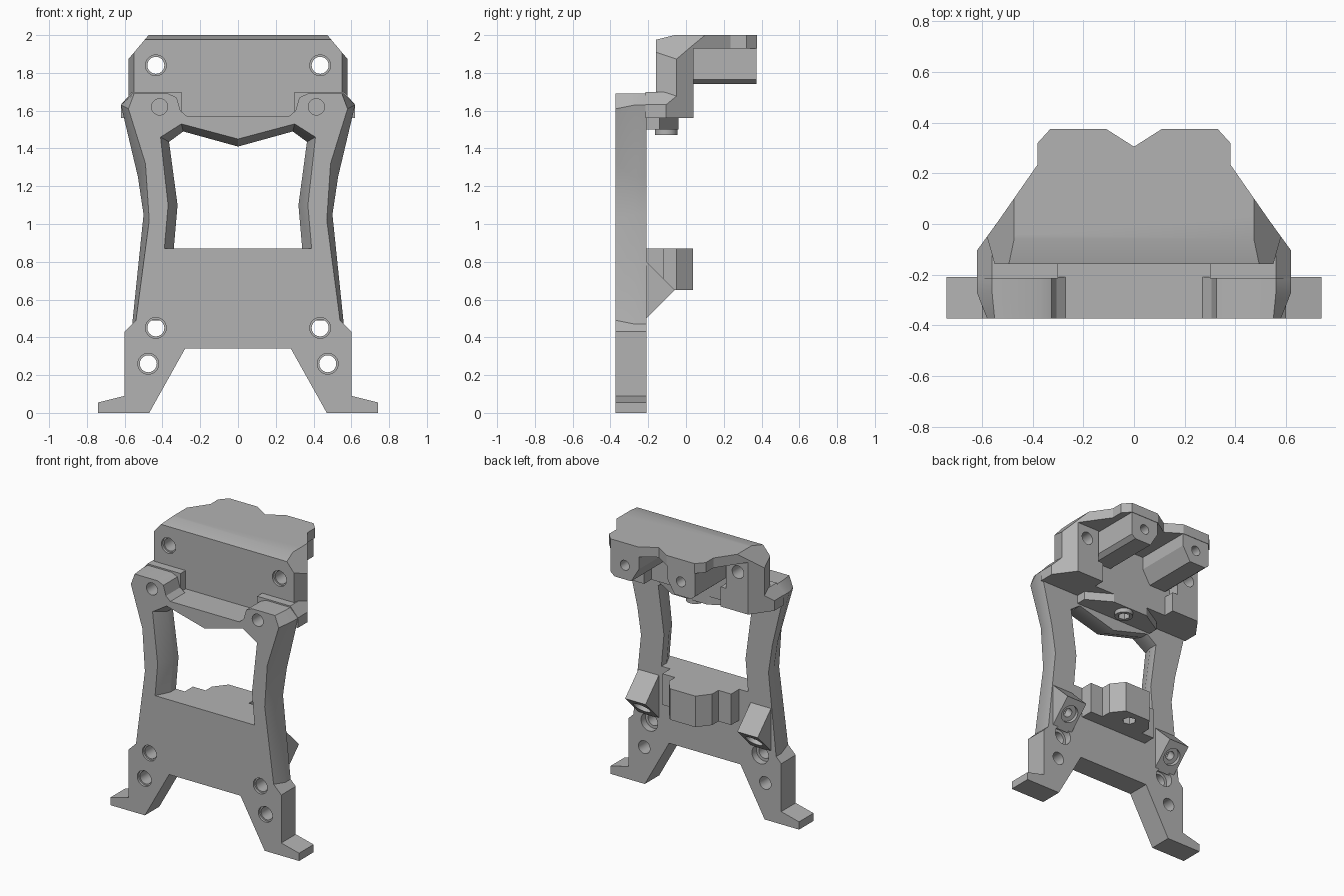
import bpy, bmesh, math
from mathutils import Vector

if "Cube" in bpy.data.objects:
    bpy.data.objects.remove(bpy.data.objects["Cube"])

grey = bpy.data.materials.new("plain_grey")
grey.use_nodes = True
grey.diffuse_color = (0.45, 0.45, 0.45, 1)
grey.node_tree.nodes["Principled BSDF"].inputs["Base Color"].default_value = (0.45, 0.45, 0.45, 1)

FRONT, BEVEL, BACK = -0.372, -0.27, -0.21


def mirrored(half):
    """Close a half outline (right side) across x = 0."""
    return half + [(-x, v) for x, v in reversed(half) if x > 0]


def loft(name, rings):
    bm = bmesh.new()
    loops = [[bm.verts.new(p) for p in ring] for ring in rings]
    n = len(loops[0])
    bm.faces.new(loops[0])
    bm.faces.new(loops[-1][::-1])
    for a, b in zip(loops, loops[1:]):
        for i in range(n):
            j = (i + 1) % n
            bm.faces.new((a[i], b[i], b[j], a[j]))
    bmesh.ops.recalc_face_normals(bm, faces=bm.faces)
    mesh = bpy.data.meshes.new(name)
    bm.to_mesh(mesh)
    bm.free()
    mesh.materials.append(grey)
    ob = bpy.data.objects.new(name, mesh)
    bpy.context.collection.objects.link(ob)
    return ob


def prism(name, pts, axis, lo, hi):
    place = {"x": lambda p, t: (t, p[0], p[1]),
             "y": lambda p, t: (p[0], t, p[1]),
             "z": lambda p, t: (p[0], p[1], t)}[axis]
    return loft(name, [[place(p, t) for p in pts] for t in (lo, hi)])


def box(name, x0, x1, y0, y1, z0, z1):
    return prism(name, [(x0, y0), (x1, y0), (x1, y1), (x0, y1)], "z", z0, z1)


def rod(name, start, direction, radius, length, sides=32):
    d = Vector(direction).normalized()
    u = d.orthogonal().normalized()
    w = d.cross(u)
    ring = [radius * (math.cos(a) * u + math.sin(a) * w)
            for a in (2 * math.pi * i / sides for i in range(sides))]
    s = Vector(start)
    return loft(name, [[s + p for p in ring], [s + d * length + p for p in ring]])


def combine(ob, other, op="DIFFERENCE"):
    other.hide_render = True
    mod = ob.modifiers.new("shape", "BOOLEAN")
    mod.operation, mod.object, mod.solver = op, other, "EXACT"
    bpy.context.view_layer.objects.active = ob
    bpy.ops.object.modifier_apply(modifier=mod.name)
    bpy.data.objects.remove(other)


def drill(ob, start, direction, radius, length, sides=32):
    combine(ob, rod("cutter", start, direction, radius, length, sides))


# Front frame: legs, waist and shoulders, bevelled towards the front
foot = [(0.28, 0.34), (0.47, 0), (0.74, 0), (0.74, 0.055), (0.6, 0.09), (0.6, 0.43)]
crown = [(0.37, 1.69), (0.325, 1.67), (0.305, 1.6), (0.27, 1.57)]
wide = mirrored(foot + [(0.56, 0.47), (0.5, 1.05), (0.53, 1.25), (0.62, 1.63), (0.56, 1.69)] + crown)
slim = mirrored(foot + [(0.54, 0.49), (0.47, 1.02), (0.49, 1.32), (0.58, 1.61), (0.55, 1.69)] + crown)
frame = loft("front_frame", [[(x, y, z) for x, z in pts]
                             for pts, y in ((slim, FRONT), (wide, BEVEL), (wide, BACK))])

# Window opening, narrowing towards the back
big = mirrored([(0.39, 0.87), (0.37, 1.1), (0.41, 1.46), (0.3, 1.53), (0, 1.45)])
small = mirrored([(0.34, 0.87), (0.32, 1.1), (0.365, 1.435), (0.29, 1.49), (0, 1.41)])
combine(frame, loft("cutter", [[(x, y, z) for x, z in pts]
        for pts, y in ((big, FRONT - 0.02), (big, FRONT), (small, BEVEL), (small, 0))]))

# Screw holes in the legs, with shallow countersinks
for s in (-1, 1):
    for x, z, back in ((0.435, 0.45, 0.065), (0.475, 0.26, 0.045)):
        drill(frame, (s * x, -0.5, z), (0, 1, 0), 0.045, 0.5)
        drill(frame, (s * x, -0.5, z), (0, 1, 0), 0.055, 0.145)
        drill(frame, (s * x, -0.26, z), (0, 1, 0), back, 0.2)

# Shoulder blocks joining frame and head
for s, side in ((1, "left"), (-1, "right")):
    plan = [(0.3, -0.215), (0.62, -0.215), (0.62, -0.105), (0.515, 0.04), (0.3, 0.04)]
    shoulder = prism(side + "_shoulder", [(s * x, y) for x, y in plan], "z", 1.56, 1.7)
    combine(shoulder, prism("cutter", [(s * 0.63, 1.62), (s * 0.55, 1.712), (s * 0.7, 1.8)], "y", -0.5, 0.2))
    drill(shoulder, (s * 0.5, -0.08, 1.5), (0, 0, 1), 0.055, 0.13, 6)
    for part in (frame, shoulder):
        drill(part, (s * 0.415, -0.5, 1.62), (0, 1, 0), 0.043, 0.33)

# Centre brace with hanging nut boss
brace = prism("centre_brace", mirrored([(0.31, BACK - 0.01), (0.31, -0.14), (0.14, -0.04)]), "z", 1.5, 1.57)
combine(brace, rod("boss", (0, -0.105, 1.47), (0, 0, 1), 0.06, 0.08), "UNION")
drill(brace, (0, -0.105, 1.4), (0, 0, 1), 0.04, 0.12, 6)

# Head: wall with side columns, and a roof reaching backwards
head = prism("head", mirrored([(0.55, -0.158), (0.58, -0.05), (0.515, 0.04)]), "z", 1.56, 2)
notch = [(0.055 * (1 - math.cos(math.pi * i / 8)), 0.34 - 0.035 * math.cos(math.pi * i / 8))
         for i in range(9)]
roof_plan = mirrored([(0.54, -0.1), (0.54, 0.005), (0.38, 0.235), (0.38, 0.32), (0.33, 0.375)]
                     + notch[::-1])
combine(head, prism("roof", roof_plan, "z", 1.93, 2), "UNION")
combine(head, box("cutter", -0.34, 0.34, -0.04, 0.2, 1.5, 1.93))
for s in (-1, 1):
    combine(head, prism("cutter", [(s * 0.65, 1.79), (s * 0.41, 2.075), (s * 0.8, 2.1)], "y", -0.3, 0.5))
    drill(head, (s * 0.435, -0.3, 1.84), (0, 1, 0), 0.045, 0.6)
    drill(head, (s * 0.435, -0.3, 1.84), (0, 1, 0), 0.055, 0.16)
combine(head, prism("cutter", [(-0.26, 1.95), (-0.06, 2), (0, 2.015), (-0.26, 2.1)], "x", -1, 1))

# Two rails under the roof, each with a screw hole in the end
for s, side in ((1, "left"), (-1, "right")):
    profile = [(0.11, 1.94), (0.11, 1.84), (0.17, 1.74), (0.3, 1.74), (0.33, 1.765), (0.33, 1.94)]
    rail = prism(side + "_roof_rail", [(s * x, z) for x, z in profile], "y", -0.05, 0.372)
    drill(rail, (s * 0.22, 0.25, 1.84), (0, 1, 0), 0.035, 0.2)

# Rear mount block below the window
mount = prism("rear_mount", mirrored([(0.27, BACK - 0.02), (0.27, -0.12), (0.17, -0.12),
                                      (0.17, -0.05), (0.1, 0.038)]), "z", 0.65, 0.87)
drill(mount, (0, -0.05, 0.6), (0, 0, 1), 0.045, 0.15, 6)

# Slanted bosses behind the legs
for s, side in ((1, "left"), (-1, "right")):
    wedge = prism(side + "_slanted_boss", [(BACK - 0.01, 0.81), (BACK, 0.8), (-0.06, 0.65),
                  (BACK, 0.5), (BACK - 0.01, 0.49)], "x", s * 0.36, s * 0.52)
    drill(wedge, (s * 0.44, -0.105, 0.545), (0, -1, 1), 0.03, 0.14)
    drill(wedge, (s * 0.44, -0.105, 0.545), (0, -1, 1), 0.06, 0.07)

for ob in bpy.context.scene.objects:
    if ob.type == "MESH" and grey.name in ob.data.materials:
        bpy.ops.object.select_all(action="DESELECT")
        ob.select_set(True)
        bpy.context.view_layer.objects.active = ob
        bpy.ops.object.shade_smooth_by_angle(angle=math.radians(25))
